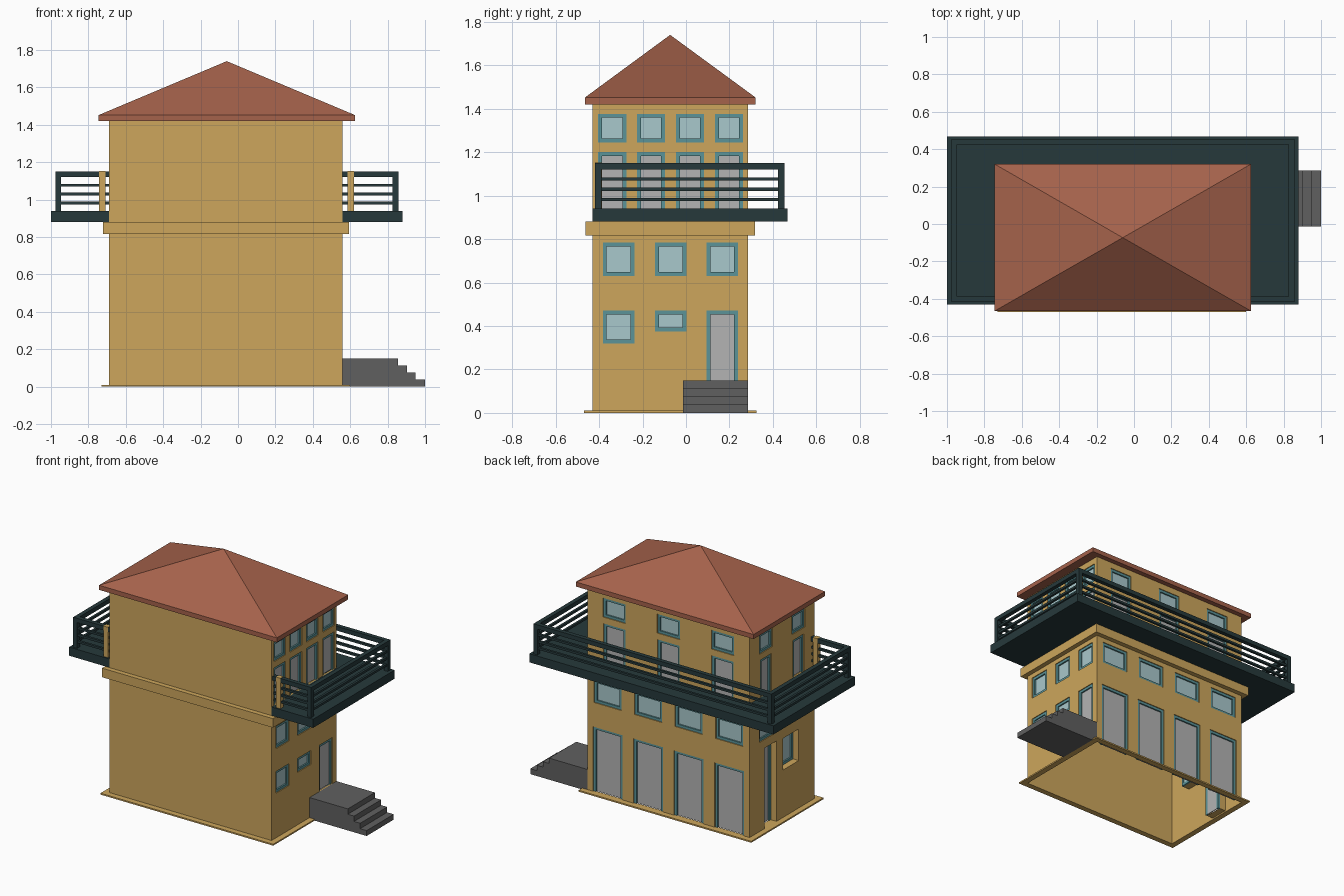
import bpy, bmesh
from mathutils import Vector

if "Cube" in bpy.data.objects:
    bpy.data.objects.remove(bpy.data.objects["Cube"])


def material(name, hex_color):
    rgb = [int(hex_color[i:i + 2], 16) / 255 for i in (0, 2, 4)]
    m = bpy.data.materials.new(name)
    m.diffuse_color = [((c + 0.055) / 1.055) ** 2.4 for c in rgb] + [1]
    m.use_nodes = True
    m.node_tree.nodes["Principled BSDF"].inputs["Base Color"].default_value = m.diffuse_color
    return m


TAN = material("tan_plaster", "CDA65C")
TEAL = material("teal_frame", "5B9499")
GLASS = material("pale_glass", "A9C8CC")
DOOR = material("door_grey", "B4B4B4")
DARK = material("dark_green", "26393B")
ROOF = material("roof_red", "A5624B")
STONE = material("step_grey", "606060")


def finish(name, bm, mat):
    bmesh.ops.remove_doubles(bm, verts=bm.verts, dist=1e-5)
    me = bpy.data.meshes.new(name)
    bm.to_mesh(me)
    bm.free()
    me.materials.append(mat)
    bpy.context.collection.objects.link(bpy.data.objects.new(name, me))


def add_box(bm, lo, hi):
    r = bmesh.ops.create_cube(bm, size=1)
    for v in r["verts"]:
        v.co = [(a + b) / 2 + c * (b - a) for a, b, c in zip(lo, hi, v.co)]


def boxes(name, mat, items):
    bm = bmesh.new()
    for lo, hi in items:
        add_box(bm, [min(p) for p in zip(lo, hi)], [max(p) for p in zip(lo, hi)])
    me = bpy.data.meshes.new(name)
    bm.to_mesh(me)
    bm.free()
    me.materials.append(mat)
    bpy.context.collection.objects.link(bpy.data.objects.new(name, me))


def ring(x0, x1, y0, y1, z0, z1, o):
    # four boxes around a rectangle, projecting outwards by o
    return [((x0 - o, y0 - o, z0), (x1 + o, y0, z1)), ((x0 - o, y1, z0), (x1 + o, y1 + o, z1)),
            ((x0 - o, y0, z0), (x0, y1, z1)), ((x1, y0, z0), (x1 + o, y1, z1))]


X0, X1, Y0, Y1, Z0, Z1 = -0.69, 0.56, -0.43, 0.285, 0.01, 1.42
F = 0.018  # frame width


def wall(side, origin, u, inward, length, openings):
    # wall sheet with holes, plus reveals, frames and panels in each opening
    # opening: (u0, u1, z0, z1, is_door, depth)
    o, u, n = Vector(origin), Vector(u), Vector(inward)
    P = lambda a, z, d=0: o + u * a + n * d + Vector((0, 0, z))
    us = sorted({0, length, *[v for q in openings for v in q[:2]]})
    zs = sorted({Z0, Z1, *[v for q in openings for v in q[2:4]]})
    bm = bmesh.new()
    quad = lambda *pts: bm.faces.new([bm.verts.new(p) for p in pts])
    for a, b in zip(us, us[1:]):
        for c, d in zip(zs, zs[1:]):
            m, k = (a + b) / 2, (c + d) / 2
            if not any(q[0] < m < q[1] and q[2] < k < q[3] for q in openings):
                quad(P(a, c), P(b, c), P(b, d), P(a, d))
    frames, panes, doors = [], [], []
    for a, b, c, d, is_door, t in openings:
        loop = [(a, c), (b, c), (b, d), (a, d)]
        for p, q in zip(loop, loop[1:] + loop[:1]):
            quad(P(*p), P(*p, t), P(*q, t), P(*q))
        f, s = t - 0.006, t + 0.012
        frames += [(P(a, c, f), P(a + F, d, s)), (P(b - F, c, f), P(b, d, s)),
                   (P(a + F, d - F, f), P(b - F, d, s))]
        if not is_door:
            frames.append((P(a + F, c, f), P(b - F, c + F, s)))
        low = c if is_door else c + F
        (doors if is_door else panes).append((P(a + F, low, t + 0.004), P(b - F, d - F, t + 0.01)))
    bmesh.ops.remove_doubles(bm, verts=bm.verts, dist=1e-5)
    # merge coplanar cells into clean flat faces
    bmesh.ops.dissolve_limit(bm, angle_limit=0.01, verts=bm.verts, edges=bm.edges)
    finish(side + "_wall", bm, TAN)
    for nm, mat, items in (("_frames", TEAL, frames), ("_window_panes", GLASS, panes), ("_doors", DOOR, doors)):
        if items:
            boxes(side + nm, mat, items)


T = 0.012
W, D = X1 - X0, Y1 - Y0

# right wall, u runs along +y
right = []
for i in range(4):
    a = 0.026 + i * 0.179
    right += [(a, a + 0.129, 1.244, 1.377, False, T), (a, a + 0.129, 0.94, 1.20, True, T)]
for a, low in ((0.047, 0.32), (0.287, 0.375), (0.525, None)):
    right.append((a, a + 0.145, 0.63, 0.785, False, T))
    right.append((a, a + 0.145, low or 0.15, 0.472, low is None, T))
wall("right", (X1, Y0, 0), (0, 1, 0), (-1, 0, 0), D, right)

# back wall, u runs along -x
back = []
for i in range(4):
    m = W * (i + 0.5) / 4
    back += [(m - 0.113, m + 0.113, Z0, 0.46, True, T), (m - 0.105, m + 0.105, 0.63, 0.785, False, T)]
for i in range(3):
    m = W * (i + 0.5) / 3
    back += [(m - 0.087, m + 0.087, 1.244, 1.377, False, T), (m - 0.085, m + 0.085, 0.94, 1.20, True, T)]
wall("back", (X1, Y1, 0), (-1, 0, 0), (0, -1, 0), W, back)

# left wall, u runs along -y
left = [(0.165, 0.295, Z0, 0.57, True, 0.05), (0.365, 0.54, 0.34, 0.56, False, 0.05)]
for i in range(2):
    m = D * (i + 0.5) / 2
    left += [(m - 0.07, m + 0.07, 1.244, 1.377, False, T), (m - 0.06, m + 0.06, 0.94, 1.20, True, T),
             (m - 0.073, m + 0.073, 0.63, 0.785, False, T)]
wall("left", (X0, Y1, 0), (0, -1, 0), (1, 0, 0), D, left)
wall("front", (X0, Y0, 0), (1, 0, 0), (0, 1, 0), W, [])

# base trim and floor band
boxes("base_trim", TAN, ring(X0, X1, Y0, Y1, 0, 0.01, 0.04))
boxes("floor_band", TAN, ring(X0, X1, Y0, Y1, 0.817, 0.88, 0.033) )

# hipped roof with a thin eave
bm = bmesh.new()
corners = [(-0.745, -0.465), (0.625, -0.465), (0.625, 0.32), (-0.745, 0.32)]
lower = [bm.verts.new((*c, 1.42)) for c in corners]
upper = [bm.verts.new((*c, 1.452)) for c in corners]
apex = bm.verts.new((-0.06, -0.073, 1.74))
bm.faces.new(lower[::-1])
for i in range(4):
    j = (i + 1) % 4
    bm.faces.new((lower[i], lower[j], upper[j], upper[i]))
    bm.faces.new((upper[i], upper[j], apex))
finish("roof", bm, ROOF)

# balcony slab wrapping three sides
BX0, BX1, BY0, BY1 = -1.0, 0.88, -0.43, 0.467
boxes("balcony_slab", DARK, [((BX0, BY0, 0.88), (X0, BY1, 0.94)), ((X1, BY0, 0.88), (BX1, BY1, 0.94)),
                             ((X0, Y1, 0.88), (X1, BY1, 0.94))])

# balcony railing: corner posts and four rails
rx0, rx1, ry0, ry1, p = -0.977, 0.857, -0.418, 0.454, 0.03
rail = [((x, y, 0.94), (x + p, y + p, 1.12)) for x in (rx0, rx1 - p) for y in (ry0, ry1 - p)]
for z0, z1, e in ((1.12, 1.15, 0), (1.069, 1.084, 0.007), (1.021, 1.037, 0.007), (0.975, 0.99, 0.007)):
    for x in (rx0, rx1 - p):
        rail.append(((x + e, ry0 + e, z0), (x + p - e, ry1 - e, z1)))
    rail.append(((rx0 + p, ry1 - p + e, z0), (rx1 - p, ry1 - e, z1)))
    for a, b in ((rx0 + p, X0), (X1, rx1 - p)):
        rail.append(((a, ry0 + e, z0), (b, ry0 + p - e, z1)))
boxes("balcony_railing", DARK, rail)

# tan posts where the railing meets the house
boxes("railing_wall_posts", TAN, [((x, -0.42, 0.94), (x + 0.035, -0.386, 1.152)) for x in (-0.743, 0.586)])

# entrance steps: stair profile extruded along y
prof = [(X1, 0), (1.0, 0)]
for i, x in enumerate((1.0, 0.95, 0.903, 0.855)):
    prof += [(x, 0.0375 * (i + 1))] if i == 3 else [(x, 0.0375 * (i + 1)), ((0.95, 0.903, 0.855)[i], 0.0375 * (i + 1))]
prof.append((X1, 0.15))
bm = bmesh.new()
face = bm.faces.new([bm.verts.new((x, -0.013, z)) for x, z in prof])
ext = bmesh.ops.extrude_face_region(bm, geom=[face])
for v in ext["geom"]:
    if isinstance(v, bmesh.types.BMVert):
        v.co.y = 0.285
bmesh.ops.recalc_face_normals(bm, faces=bm.faces)
finish("entrance_steps", bm, STONE)
